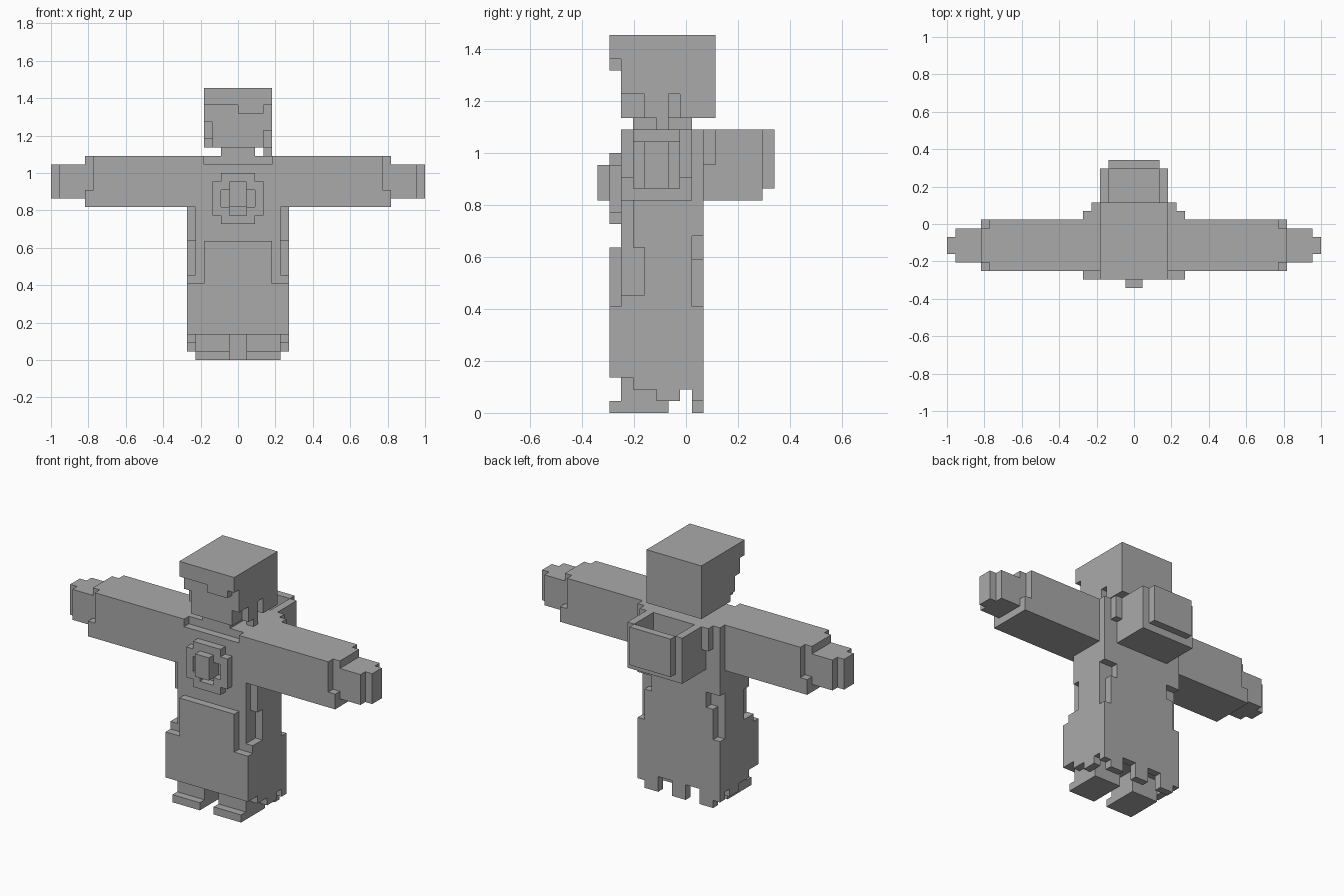
import bpy
import bmesh
from itertools import product
from mathutils import Vector

if "Cube" in bpy.data.objects:
    bpy.data.objects.remove(bpy.data.objects["Cube"])

U = 2 / 44          # size of one block
MID = 7.5           # block row that lies on y = 0

grey = bpy.data.materials.new("plain grey")
grey.diffuse_color = (0.4, 0.4, 0.4, 1)
grey.use_nodes = True
grey.node_tree.nodes["Principled BSDF"].inputs["Base Color"].default_value = grey.diffuse_color


def cells(box, mirror=False):
    """Blocks inside (x0, x1, y0, y1, z0, z1), optionally on both sides."""
    x0, x1, y0, y1, z0, z1 = box
    found = set(product(range(x0, x1), range(y0, y1), range(z0, z1)))
    if mirror:
        found |= {(-1 - x, y, z) for x, y, z in found}
    return found


def part(name, add, cut=(), mirror=False):
    """Build a blocky part from boxes, with other boxes carved away."""
    solid = set()
    for b in add:
        solid |= cells(b, mirror)
    for b in cut:
        solid -= cells(b, mirror)
    bm = bmesh.new()
    for c in sorted(solid):
        for axis in range(3):
            for side in (0, 1):
                near = list(c)
                near[axis] += 2 * side - 1
                if tuple(near) in solid:
                    continue
                quad = []
                for p, q in ((0, 0), (1, 0), (1, 1), (0, 1)):
                    v = Vector(c)
                    v[axis] += side
                    v[(axis + 1) % 3] += p
                    v[(axis + 2) % 3] += q
                    quad.append(bm.verts.new(((v.x) * U, (v.y - MID) * U, v.z * U)))
                bm.faces.new(quad if side else quad[::-1])
    bmesh.ops.remove_doubles(bm, verts=bm.verts[:], dist=U / 100)
    bmesh.ops.dissolve_limit(bm, angle_limit=0.01, verts=bm.verts[:], edges=bm.edges[:])
    me = bpy.data.meshes.new(name)
    bm.to_mesh(me)
    bm.free()
    me.materials.append(grey)
    ob = bpy.data.objects.new(name, me)
    bpy.context.collection.objects.link(ob)
    return ob


# Robe body with a collar cut and side folds
part("robe",
     [(0, 6, 2, 9, 3, 24), (0, 6, 1, 2, 3, 9), (0, 4, 1, 2, 9, 14)],
     [(0, 4, 2, 3, 23, 24),
      (5, 6, 2, 3, 14, 18), (5, 6, 2, 4, 10, 14),
      (5, 6, 8, 9, 9, 15), (4, 6, 8, 9, 13, 15)], mirror=True)

# Ragged hem hanging below the robe
part("robe_hem",
     [(5, 6, 3, 9, 2, 3), (5, 6, 5, 7, 1, 2), (5, 6, 8, 9, 1, 2),
      (0, 5, 8, 9, 2, 3), (0, 1, 8, 9, 0, 2), (3, 5, 8, 9, 0, 2)], mirror=True)

# Legs and feet
part("legs", [(1, 5, 2, 6, 1, 3)], mirror=True)
part("feet", [(1, 5, 1, 6, 0, 1)], mirror=True)

# Sleeves with a stepped cuff, and hands
part("sleeves",
     [(6, 17, 2, 8, 18, 24), (17, 18, 2, 8, 18, 20), (17, 18, 3, 7, 23, 24)],
     mirror=True)
part("hands", [(17, 21, 3, 7, 19, 23), (21, 22, 4, 6, 19, 23)], mirror=True)

# Neck
part("neck", [(-2, 2, 3, 8, 23, 25)])

# Head with hair fringe and side locks
part("head",
     [(-4, 4, 2, 10, 25, 32), (-4, 4, 1, 2, 30, 32), (0, 3, 1, 2, 29, 30),
      (3, 4, 5, 6, 24, 25)],
     [(3, 4, 2, 4, 25, 27), (3, 4, 6, 7, 25, 27),
      (-4, -3, 2, 3, 25, 28), (-4, -3, 3, 4, 25, 26)])

# Round chest emblem: a ring with a raised stud
part("chest_ring", [(0, 3, 1, 2, 17, 21), (0, 2, 1, 2, 16, 22)],
     [(0, 2, 1, 2, 18, 20), (0, 1, 1, 2, 17, 21)], mirror=True)
part("chest_stud", [(-1, 1, 0, 2, 18, 21)])

# Open hood hanging on the back, with its shoulder pieces
part("back_hood", [(0, 4, 9, 14, 18, 24), (0, 3, 14, 15, 19, 24)],
     [(0, 3, 10, 14, 19, 24)], mirror=True)
part("hood_straps", [(4, 5, 9, 10, 21, 24)], mirror=True)
